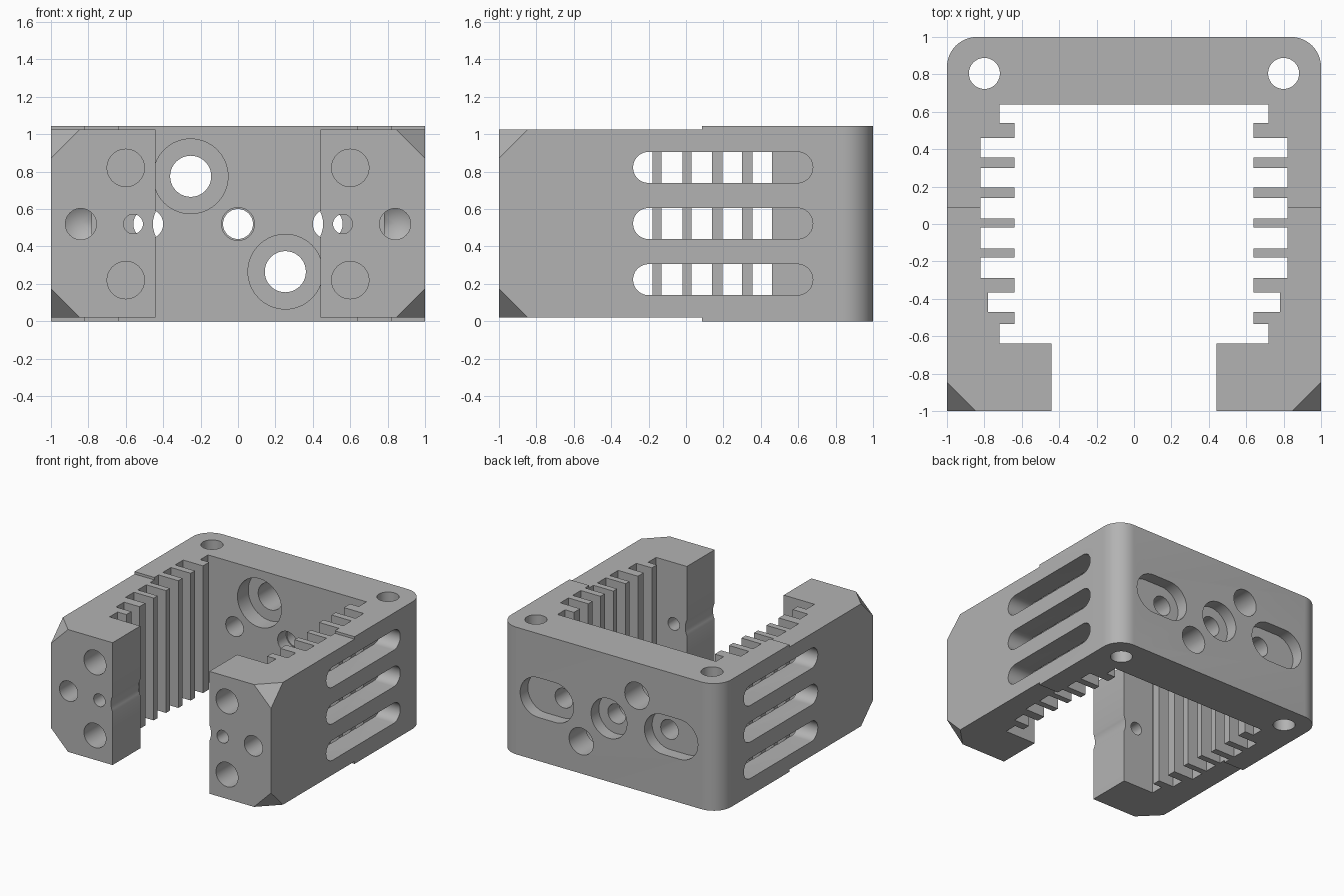
import bpy, bmesh, math
from mathutils import Vector

if "Cube" in bpy.data.objects:
    bpy.data.objects.remove(bpy.data.objects["Cube"], do_unlink=True)

HEIGHT = 1.045
MID = 0.52
LAYOUT = {"x": lambda u, v, w: (w, u, v),
          "y": lambda u, v, w: (u, w, v),
          "z": lambda u, v, w: (u, v, w)}


def make_object(name, bm):
    bmesh.ops.recalc_face_normals(bm, faces=bm.faces[:])
    mesh = bpy.data.meshes.new(name)
    bm.to_mesh(mesh)
    bm.free()
    obj = bpy.data.objects.new(name, mesh)
    bpy.context.scene.collection.objects.link(obj)
    return obj


def prism(name, points, axis, start, end, tip=0.0):
    """Extrude a 2D outline along an axis, optionally ending in a point."""
    bm = bmesh.new()
    place = LAYOUT[axis]
    low = [bm.verts.new(place(u, v, start)) for u, v in points]
    high = [bm.verts.new(place(u, v, end)) for u, v in points]
    n = len(points)
    bm.faces.new(low)
    for i in range(n):
        j = (i + 1) % n
        bm.faces.new((low[i], low[j], high[j], high[i]))
    if tip:
        u = sum(p[0] for p in points) / n
        v = sum(p[1] for p in points) / n
        apex = bm.verts.new(place(u, v, end + tip))
        for i in range(n):
            bm.faces.new((high[i], high[(i + 1) % n], apex))
    else:
        bm.faces.new(high)
    return make_object(name, bm)


def arc(cx, cy, r, a0, a1, steps):
    return [(cx + r * math.cos(math.radians(a0 + (a1 - a0) * i / steps)),
             cy + r * math.sin(math.radians(a0 + (a1 - a0) * i / steps)))
            for i in range(steps + 1)]


def circle(cx, cy, r):
    return arc(cx, cy, r, 0, 360, 40)[:-1]


def obround(u0, u1, v, r):
    return arc(u1, v, r, -90, 90, 18) + arc(u0, v, r, 90, 270, 18)


# Finned C-shaped plan: fins as (back edge, front edge, wall x after the fin)
fins = [(0.54, 0.46, 0.82), (0.355, 0.30, 0.82), (0.195, 0.14, 0.82),
        (0.03, -0.02, 0.82), (-0.13, -0.18, 0.82), (-0.29, -0.365, 0.78),
        (-0.47, -0.535, 0.72)]
wall = 0.72
half = [(wall, 0.64)]
for back, front, next_wall in fins:
    half += [(wall, back), (0.64, back), (0.64, front), (next_wall, front)]
    wall = next_wall
half += [(0.72, -0.64), (0.44, -0.64), (0.44, -1), (1, -1)]
half += arc(0.84, 0.84, 0.16, 0, 90, 12)
plan = half + [(-x, y) for x, y in reversed(half)]
body = prism("finned_housing", plan, "z", 0, HEIGHT)

cutters = []


def cut(points, axis, start, end, tip=0.0):
    cutters.append(prism("cutter", points, axis, start, end, tip))


# Shallow step on the top and bottom of the front half
for low, high in ((-0.1, 0.02), (1.025, 1.2)):
    cut([(-1.2, low), (0.085, low), (0.085, high), (-1.2, high)], "x", -1.2, 1.2)

for side in (-1, 1):
    # Vertical screw holes
    cut(circle(side * 0.8, 0.805, 0.083), "z", -0.1, 1.2)
    # Side ventilation slots
    for z in (0.2225, 0.5225, 0.8225):
        cut(obround(-0.2, 0.595, z, 0.083), "x", side * 0.819, side * 1.1)
    # Front blind holes, small through hole and drilled hole with pointed end
    for z in (0.22, 0.82):
        cut(circle(side * 0.6, z, 0.1), "y", -1.1, -0.76)
    cut(circle(side * 0.56, MID, 0.052), "y", -1.1, -0.6)
    cut(circle(side * 0.84, MID, 0.083), "y", -1.1, -0.42, 0.05)
    # Shallow relief along the inner jaw face
    cut(circle(side * 0.305, MID, 0.15), "y", -1.1, -0.6)
    # Rear elongated recess and its screw hole
    ends = sorted((side * 0.485, side * 0.645))
    cut(obround(ends[0], ends[1], MID, 0.163), "y", 0.9, 1.1)
    cut(circle(side * 0.48, MID, 0.08), "y", 0.55, 0.95)
    # Diagonal pair of rear holes, counterbored from inside
    x, z = side * 0.253, MID - side * 0.255
    cut(circle(x, z, 0.11), "y", 0.6, 1.1)
    cut(circle(x, z, 0.2), "y", 0.55, 0.78)

# Central rear hole with counterbore
cut(circle(0, MID, 0.163), "y", 0.9, 1.1)
cut(circle(0, MID, 0.08), "y", 0.6, 0.95)
cut(circle(0, MID, 0.088), "y", 0.55, 0.75)

# Chamfered front corners
for sx in (-1, 1):
    for z0, sz in ((0.02, -1), (1.025, 1)):
        bm = bmesh.new()
        offsets = [(0.555, -0.2, -0.2), (-0.2, 0.555, -0.2),
                   (-0.2, -0.2, 0.555), (-0.5, -0.5, -0.5)]
        verts = [bm.verts.new((sx * (1 - a), -1 + b, z0 - sz * c))
                 for a, b, c in offsets]
        for skip in range(4):
            bm.faces.new([v for i, v in enumerate(verts) if i != skip])
        cutters.append(make_object("cutter", bm))

# Apply all the cuts
for cutter in cutters:
    cutter.hide_render = True
    mod = body.modifiers.new("cut", "BOOLEAN")
    mod.operation = "DIFFERENCE"
    mod.solver = "EXACT"
    mod.object = cutter
bpy.context.view_layer.update()
depsgraph = bpy.context.evaluated_depsgraph_get()
result = bpy.data.meshes.new_from_object(body.evaluated_get(depsgraph))
body.modifiers.clear()
body.data = result
for cutter in cutters:
    bpy.data.objects.remove(cutter, do_unlink=True)

# Plain grey material
grey = bpy.data.materials.new("grey")
grey.use_nodes = True
colour = (0.45, 0.45, 0.45, 1)
grey.diffuse_color = colour
grey.node_tree.nodes["Principled BSDF"].inputs["Base Color"].default_value = colour
body.data.materials.clear()
body.data.materials.append(grey)

bpy.ops.object.select_all(action="DESELECT")
body.select_set(True)
bpy.context.view_layer.objects.active = body
bpy.ops.object.shade_smooth_by_angle(angle=math.radians(30))
